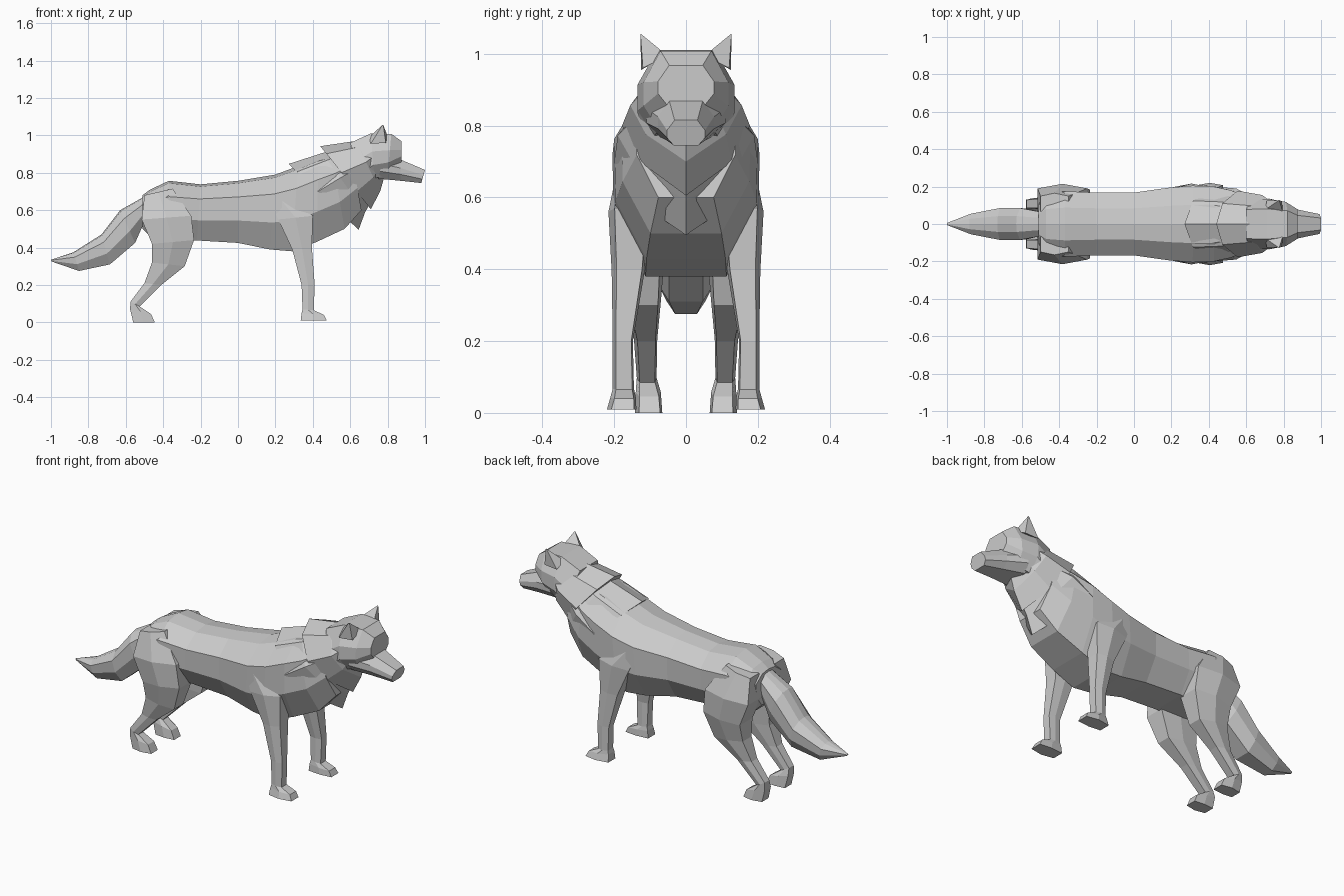
import bpy
import bmesh

# Half cross-sections: (height fraction, width fraction), from top to bottom
BODY = [(1, 0), (.96, .5), (.74, 1), (.36, .98), (0, .55)]
RUFF = [(1, 0), (.88, .62), (.58, 1), (.28, .72), (0, 0)]
BOX = [(1, .6), (.6, 1), (.3, 1), (0, .65)]
LIMB = [(0, .08), (0, .85), (.5, 1), (1, .85), (1, .08), (.5, 0)]


def skin(name, rings, mirror=False):
    """Bridge closed rings of points into a capped, flat shaded mesh."""
    bm = bmesh.new()
    loops = [[bm.verts.new(p) for p in r] for r in rings]
    n = len(loops[0])
    for a, b in zip(loops, loops[1:]):
        for i in range(n):
            j = (i + 1) % n
            bm.faces.new((a[i], a[j], b[j], b[i]))
    bm.faces.new(loops[0])
    bm.faces.new(loops[-1])
    bmesh.ops.recalc_face_normals(bm, faces=bm.faces)
    me = bpy.data.meshes.new(name)
    bm.to_mesh(me)
    bm.free()
    ob = bpy.data.objects.new(name, me)
    bpy.context.collection.objects.link(ob)
    if mirror:
        m = ob.modifiers.new("Mirror", 'MIRROR')
        m.use_axis = (False, True, False)
        m.use_mirror_merge = False
    return ob


def loft(name, half, sections):
    """Sections: top x, top z, bottom x, bottom z, half width."""
    prof = half + [(t, -w) for t, w in reversed(half) if w]
    skin(name, [[(xb + (xt - xb) * t, w * hw, zb + (zt - zb) * t) for t, w in prof]
                for xt, zt, xb, zb, hw in sections])


def limb(name, sections):
    """Sections: rear x, rear z, front x, front z, inner y, outer y."""
    skin(name, [[(xr + (xf - xr) * u, yi + (yo - yi) * v, zr + (zf - zr) * u)
                 for u, v in LIMB] for xr, zr, xf, zf, yi, yo in sections], True)


# Torso, rump to lower neck
loft("torso", BODY, [
    (-.51, .68, -.51, .50, .11), (-.47, .71, -.46, .45, .16),
    (-.37, .757, -.36, .43, .175), (-.20, .738, -.22, .438, .168),
    (0, .757, 0, .425, .168), (.20, .79, .17, .39, .195),
    (.32, .835, .29, .38, .205), (.43, .88, .42, .43, .20),
    (.50, .90, .57, .50, .18), (.60, .93, .66, .60, .14)])

# Two overlapping layers of neck fur
loft("rear_ruff", RUFF, [
    (.27, .847, .645, .495, .20), (.45, .905, .68, .59, .19), (.58, .94, .72, .66, .14)])
loft("front_ruff", RUFF, [
    (.44, .942, .71, .605, .178), (.63, .97, .76, .70, .155), (.70, .985, .78, .77, .12)])

# Head and muzzle
loft("head", BOX, [
    (.60, .96, .66, .70, .13), (.71, 1.01, .73, .77, .135),
    (.82, 1.008, .80, .79, .118), (.875, .968, .875, .855, .078)])
loft("muzzle", BOX, [
    (.78, .90, .75, .768, .11), (.87, .87, .87, .757, .078),
    (1.0, .815, .98, .745, .053)])

# Bushy tail
loft("tail", BODY, [
    (-.47, .69, -.49, .56, .06), (-.63, .60, -.55, .425, .085),
    (-.73, .47, -.685, .31, .085), (-.88, .375, -.85, .275, .055),
    (-1.0, .335, -.995, .325, .006)])

# Front legs, shoulder to paw
limb("front_leg", [
    (.165, .665, .26, .69, .10, .192), (.215, .55, .40, .57, .10, .216),
    (.29, .39, .395, .40, .115, .207), (.34, .20, .41, .20, .148, .204),
    (.345, .07, .405, .065, .145, .204), (.34, .05, .46, .04, .14, .21),
    (.335, .01, .475, .01, .138, .22)])

# Hind legs, thigh to paw
limb("hind_leg", [
    (-.50, .68, -.35, .715, .06, .165), (-.515, .55, -.25, .57, .05, .215),
    (-.46, .42, -.235, .44, .06, .205), (-.46, .32, -.285, .30, .07, .172),
    (-.50, .21, -.41, .20, .08, .145), (-.575, .11, -.525, .085, .082, .137),
    (-.577, .07, -.465, .045, .07, .14), (-.56, 0, -.445, 0, .066, .142)])

# Pointed ears
skin("ear", [
    [(.71, .125, .955), (.70, .075, .99), (.80, .052, .995), (.79, .12, .96)],
    [(.772, .127, 1.055), (.772, .125, 1.055), (.777, .125, 1.055), (.777, .127, 1.055)]], True)
